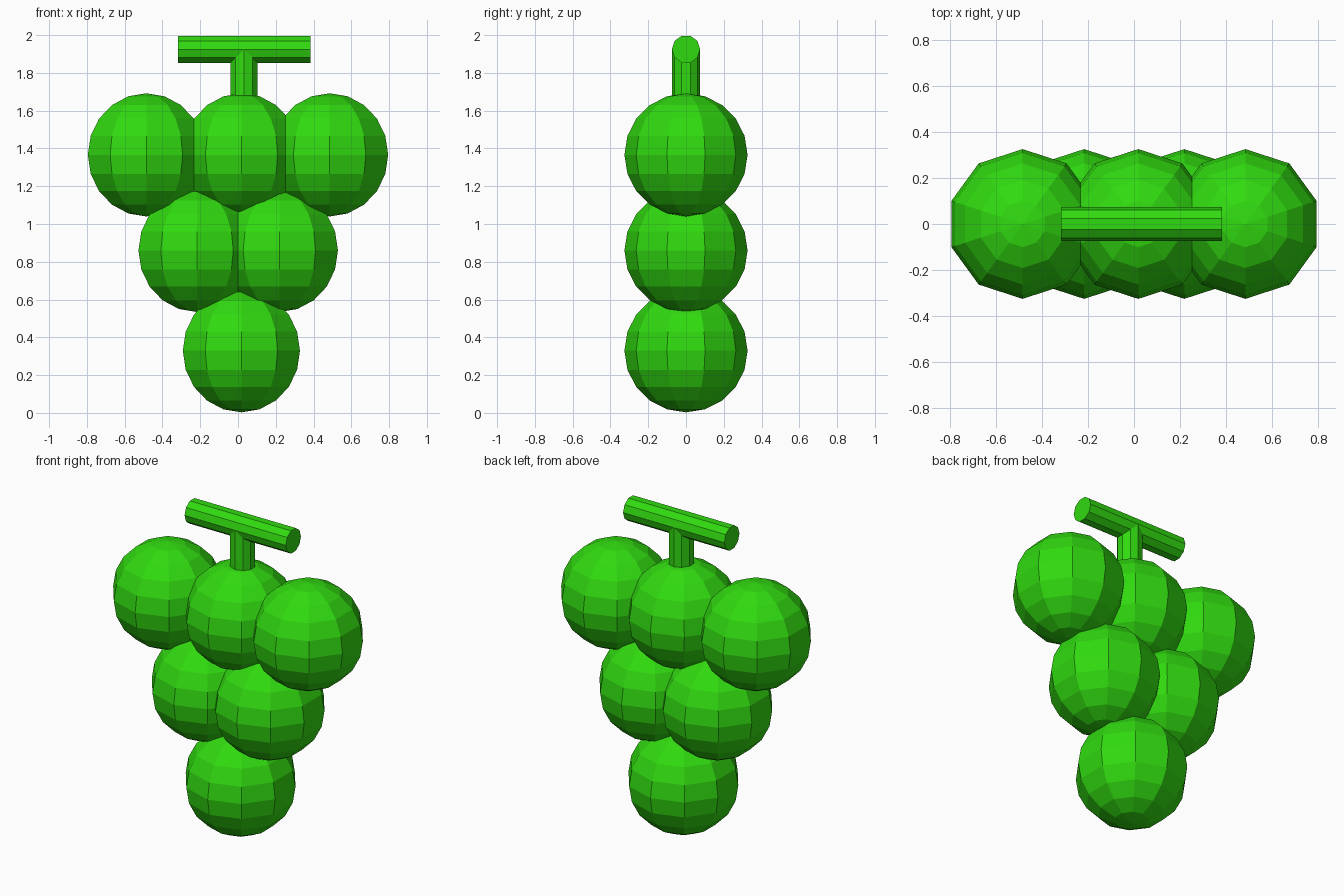
import bpy
import math

if "Cube" in bpy.data.objects:
    bpy.data.objects.remove(bpy.data.objects["Cube"])

green = bpy.data.materials.new("bright green")
green.diffuse_color = (0.03, 0.70, 0.005, 1)
green.use_nodes = True
green.node_tree.nodes["Principled BSDF"].inputs["Base Color"].default_value = green.diffuse_color

SIDES = 10


def finish(name):
    obj = bpy.context.object
    obj.name = name
    obj.data.materials.append(green)


def grape(x, z, number):
    bpy.ops.mesh.primitive_uv_sphere_add(
        segments=SIDES, ring_count=10, radius=0.326, location=(x, 0, z))
    finish(f"grape_{number}")


def rod(name, length, location, rotation=(0, 0, 0)):
    bpy.ops.mesh.primitive_cylinder_add(
        vertices=SIDES, radius=0.075, depth=length,
        location=location, rotation=rotation)
    finish(name)


# grapes: rows of three, two and one
rows = [(1.366, (-0.485, 0.019, 0.485)),
        (0.86, (-0.217, 0.219)),
        (0.329, (0.018,))]
number = 1
for z, xs in rows:
    for x in xs:
        grape(x, z, number)
        number += 1

# upright stem, running from inside the middle grape into the crossbar
rod("stem", 0.385, (0.032, 0, 1.7325))

# crossbar of the vine, lying along x with an edge on top
rod("crossbar", 0.702, (0.033, 0, 1.925), (0, math.radians(90), 0))
